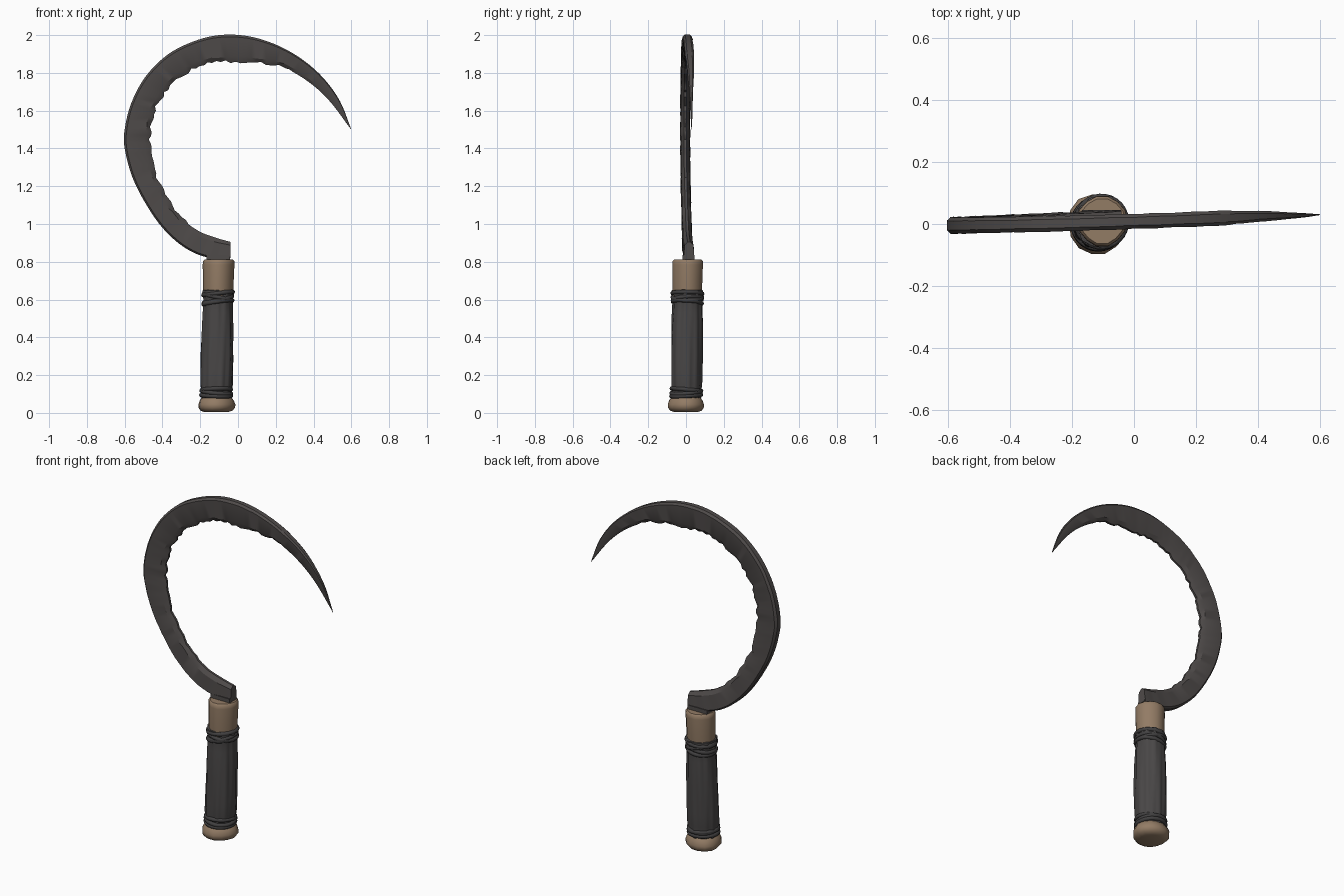
import bpy, bmesh, math, random
from mathutils import Vector

random.seed(4)
old = bpy.data.objects.get("Cube")
if old:
    bpy.data.objects.remove(old, do_unlink=True)


def material(name, rgb):
    m = bpy.data.materials.new(name)
    m.use_nodes = True
    m.diffuse_color = (*rgb, 1)
    m.node_tree.nodes["Principled BSDF"].inputs["Base Color"].default_value = (*rgb, 1)
    return m


iron = material("dark iron", (0.078, 0.070, 0.068))
leather = material("dark leather", (0.066, 0.062, 0.062))
cord = material("dark cord", (0.052, 0.050, 0.051))
wood = material("pale wood", (0.29, 0.20, 0.13))


def finish(obj, mat, angle):
    obj.data.materials.append(mat)
    bpy.ops.object.select_all(action='DESELECT')
    obj.select_set(True)
    bpy.context.view_layer.objects.active = obj
    bpy.ops.object.shade_smooth_by_angle(angle=math.radians(angle))


def loft(name, rings, mat, angle=40):
    """Skin a list of equal closed rings and cap both ends."""
    bm = bmesh.new()
    loops = [[bm.verts.new(p) for p in ring] for ring in rings]
    n = len(loops[0])
    for a, b in zip(loops, loops[1:]):
        for i in range(n):
            bm.faces.new((a[i], a[(i + 1) % n], b[(i + 1) % n], b[i]))
    bm.faces.new(loops[0])
    bm.faces.new(loops[-1])
    bmesh.ops.recalc_face_normals(bm, faces=bm.faces)
    mesh = bpy.data.meshes.new(name)
    bm.to_mesh(mesh)
    bm.free()
    obj = bpy.data.objects.new(name, mesh)
    bpy.context.collection.objects.link(obj)
    finish(obj, mat, angle)


def axis(z):
    """Centre of the slightly leaning grip at a height."""
    return Vector((-0.117 + 0.018 * z, 0.012 * z, z))


def turned(name, profile, sides, mat, wobble, angle=40):
    """Roughly turned part; wobble(angle, z) scales its radius."""
    rings = []
    for r, z in profile:
        ring = []
        for i in range(sides):
            a = math.tau * i / sides
            k = r * wobble(a, z)
            ring.append(axis(z) + Vector((k * math.cos(a), k * math.sin(a), 0)))
        rings.append(ring)
    loft(name, rings, mat, angle)


def smooth_path(pts, steps):
    """Catmull-Rom samples through the points."""
    p = [Vector(q) for q in pts]
    p = [2 * p[0] - p[1]] + p + [2 * p[-1] - p[-2]]
    out = []
    for a, b, c, d in zip(p, p[1:], p[2:], p[3:]):
        for s in range(steps):
            t = s / steps
            out.append(0.5 * (2 * b + (c - a) * t + (2 * a - 5 * b + 4 * c - d) * t * t
                              + (3 * b - a - 3 * c + d) * t ** 3))
    return out + [p[-2]]


# Blade: spine and cutting edge in the x-z plane
spine = [(-.04, .82), (-.17, .825), (-.29, .88), (-.40, .98), (-.49, 1.11), (-.56, 1.25),
         (-.60, 1.40), (-.60, 1.50), (-.565, 1.64), (-.49, 1.78), (-.375, 1.895),
         (-.24, 1.965), (-.10, 2.0), (.05, 1.995), (.20, 1.95), (.335, 1.875),
         (.45, 1.775), (.54, 1.65), (.60, 1.50)]
edge = [(-.04, .905), (-.125, .93), (-.22, .97), (-.31, 1.06), (-.38, 1.16), (-.43, 1.27),
        (-.455, 1.38), (-.455, 1.49), (-.435, 1.60), (-.38, 1.69), (-.30, 1.77),
        (-.20, 1.83), (-.09, 1.85), (.04, 1.85), (.17, 1.84), (.27, 1.815),
        (.39, 1.74), (.49, 1.645), (.595, 1.505)]
STEPS = 5
outer, inner = smooth_path(spine, STEPS), smooth_path(edge, STEPS)
# Section: fraction across the blade, half thickness
section = [(0, .014), (.08, .025), (.8, .021), (1, .006)]
rings = []
for i, (o, e) in enumerate(zip(outer, inner)):
    t = i / (len(outer) - 1)
    chipped = .12 < t < .86
    chip = random.choice((0, .02, .05, .10)) if chipped else 0
    bend = .016 - .022 * math.sin(math.pi * min(1, t * 1.15)) + .014 * t ** 3
    thin = 1.15 - .25 * t if t < .8 else .95 * (1 - t) / .2 + .06
    side = []
    for f, h in section:
        if f == 1:
            f -= chip
        elif f > .5:
            f -= random.uniform(0, .06) if chipped else 0
        q = o.lerp(e, f)
        side.append((q, h * thin * random.uniform(.94, 1.06)))
    rings.append([Vector((q.x, bend - h, q.y)) for q, h in side]
                 + [Vector((q.x, bend + h, q.y)) for q, h in reversed(side)])
loft("blade", rings, iron, 30)

# Tang joining blade and collar
tang = [[Vector((x, y, z)) for x, y in ((-.168, -.018), (-.042, -.018), (-.042, .046), (-.168, .046))]
        for z in (.76, .80, .835)]
loft("tang", tang, iron, 30)

# Wooden collar
turned("collar", [(.074, .60), (.079, .66), (.080, .72), (.082, .785), (.081, .803), (.073, .812)],
       14, wood, lambda a, z: 1 + .025 * math.cos(4 * a) + .015 * math.sin(3 * a), 45)


# Creased leather wrap
def crease(a, z):
    return (1 + .025 * math.sin(9 * a + 5 * z) + .022 * math.sin(14 * a - 4 * z)
            + .02 * math.sin(2 * a + 9 * z) - .07 * max(0, math.cos(a + 1.6 - .3 * z)) ** 60)


grip = [(.070, .07), (.080, .085), (.077, .11), (.083, .15), (.084, .22), (.085, .30),
        (.084, .38), (.083, .46), (.080, .53), (.077, .60), (.083, .63), (.083, .648), (.072, .652)]
turned("leather_wrap", grip, 48, leather, crease, 50)

# Wooden pommel
turned("pommel", [(.062, .004), (.085, .012), (.097, .028), (.098, .045), (.090, .066), (.078, .082), (.06, .095)],
       14, wood, lambda a, z: 1 + .03 * math.sin(3 * a + 1) + .02 * math.sin(5 * a + 40 * z), 45)

# Binding cords: height, radius, tilt about x and y
bindings = [(.092, .079, .05, .03), (.122, .078, -.08, .06), (.110, .079, .06, -.12),
            (.585, .077, .05, .16), (.612, .078, -.16, -.14), (.632, .079, .10, -.05),
            (.600, .077, .12, -.20)]
for n, (z, r, tx, ty) in enumerate(bindings):
    bpy.ops.mesh.primitive_torus_add(major_radius=r, minor_radius=.0115, major_segments=28,
                                     minor_segments=8, location=axis(z), rotation=(tx, ty, n))
    ring = bpy.context.object
    ring.name = "binding_cord_%d" % (n + 1)
    finish(ring, cord, 60)
